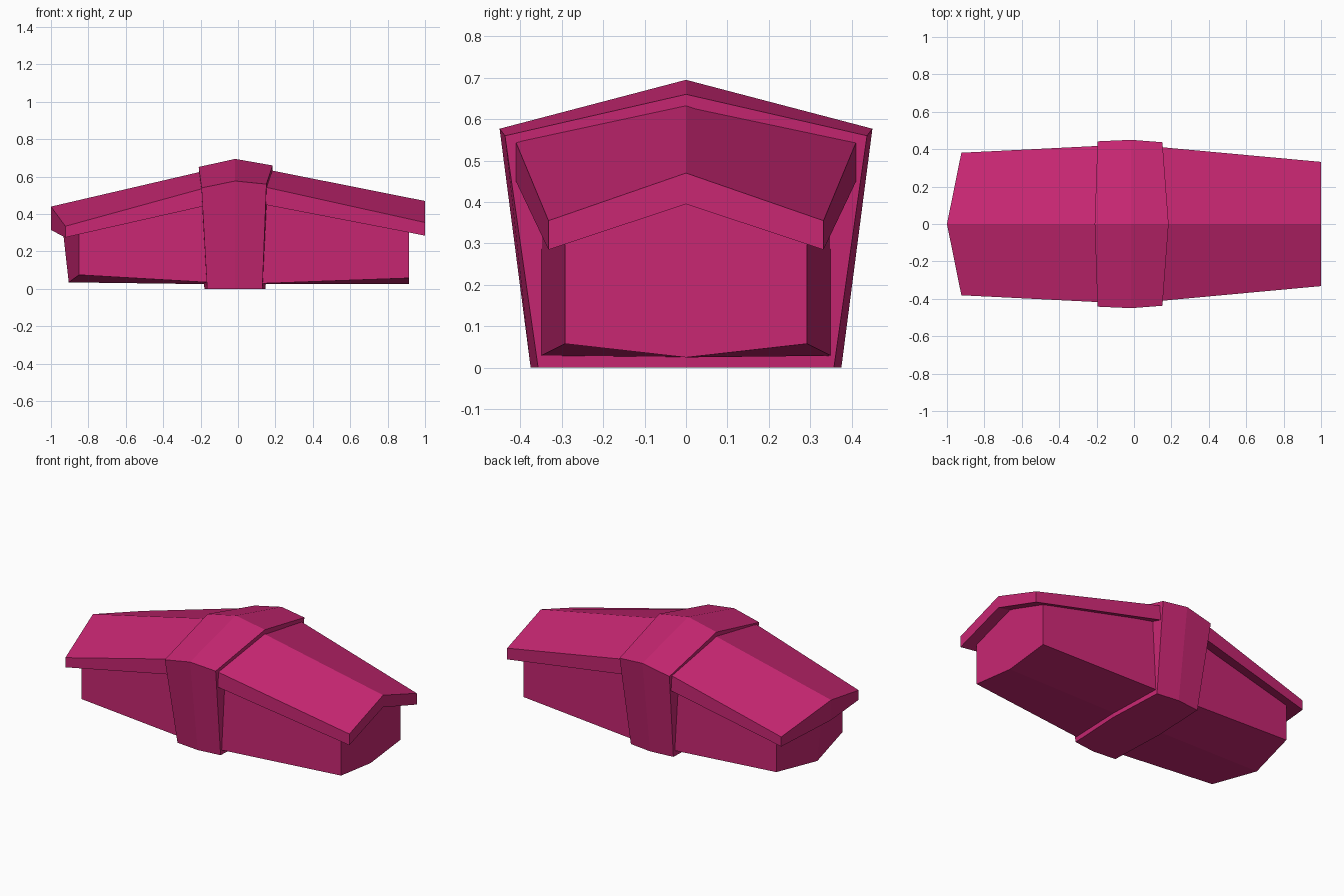
import bpy
import bmesh

cube = bpy.data.objects.get("Cube")
if cube:
    bpy.data.objects.remove(cube, do_unlink=True)

# One colour throughout
colour = (0.58, 0.02, 0.17, 1.0)
magenta = bpy.data.materials.new("magenta")
magenta.use_nodes = True
magenta.diffuse_color = colour
magenta.node_tree.nodes["Principled BSDF"].inputs["Base Color"].default_value = colour


def loft(name, sections):
    """Each section is half an outline: centre top, side top, side bottom, centre bottom."""
    bm = bmesh.new()
    rings, halves = [], []
    for top, upper, lower, base in sections:
        c0, u, l, c1 = [bm.verts.new(p) for p in (top, upper, lower, base)]
        mu, ml = [bm.verts.new((x, -y, z)) for x, y, z in (upper, lower)]
        rings.append((c0, u, l, c1, ml, mu))
        halves.append(((c0, u, l, c1), (c0, mu, ml, c1)))
    for a, b in zip(rings, rings[1:]):
        for i in range(6):
            j = (i + 1) % 6
            bm.faces.new((a[i], a[j], b[j], b[i]))
    for end in (halves[0], halves[-1]):
        for quad in end:
            bm.faces.new(quad)
    bmesh.ops.recalc_face_normals(bm, faces=bm.faces[:])
    mesh = bpy.data.meshes.new(name)
    bm.to_mesh(mesh)
    bm.free()
    mesh.materials.append(magenta)
    obj = bpy.data.objects.new(name, mesh)
    bpy.context.collection.objects.link(obj)
    return obj


# Raised band around the middle
loft("centre_band", [
    [(-0.21, 0, 0.652), (-0.195, 0.442, 0.54), (-0.165, 0.36, 0), (-0.18, 0, 0)],
    [(-0.015, 0, 0.695), (-0.015, 0.45, 0.577), (-0.015, 0.375, 0), (-0.015, 0, 0)],
    [(0.185, 0, 0.66), (0.152, 0.437, 0.56), (0.13, 0.357, 0), (0.147, 0, 0)],
])

# Gabled roof slabs
loft("square_end_roof", [
    [(0.12, 0, 0.645), (0.12, 0.413, 0.55), (0.12, 0.413, 0.455), (0.12, 0, 0.56)],
    [(1, 0, 0.47), (1, 0.332, 0.355), (1, 0.332, 0.285), (1, 0, 0.395)],
])
loft("pointed_end_roof", [
    [(-0.14, 0, 0.64), (-0.14, 0.42, 0.55), (-0.14, 0.42, 0.452), (-0.14, 0, 0.55)],
    [(-1, 0, 0.44), (-0.923, 0.381, 0.335), (-0.923, 0.381, 0.275), (-1, 0, 0.315)],
])

# Tapered bodies, reaching up into the roof slabs
loft("square_end_body", [
    [(0.12, 0, 0.6), (0.12, 0.35, 0.515), (0.12, 0.35, 0.029), (0.12, 0, 0.025)],
    [(0.915, 0, 0.45), (0.915, 0.292, 0.345), (0.915, 0.292, 0.058), (0.915, 0, 0.025)],
])
loft("pointed_end_body", [
    [(-0.14, 0, 0.59), (-0.14, 0.35, 0.51), (-0.14, 0.35, 0.034), (-0.14, 0, 0.025)],
    [(-0.945, 0, 0.39), (-0.85, 0.325, 0.34), (-0.85, 0.325, 0.075), (-0.905, 0, 0.035)],
])
